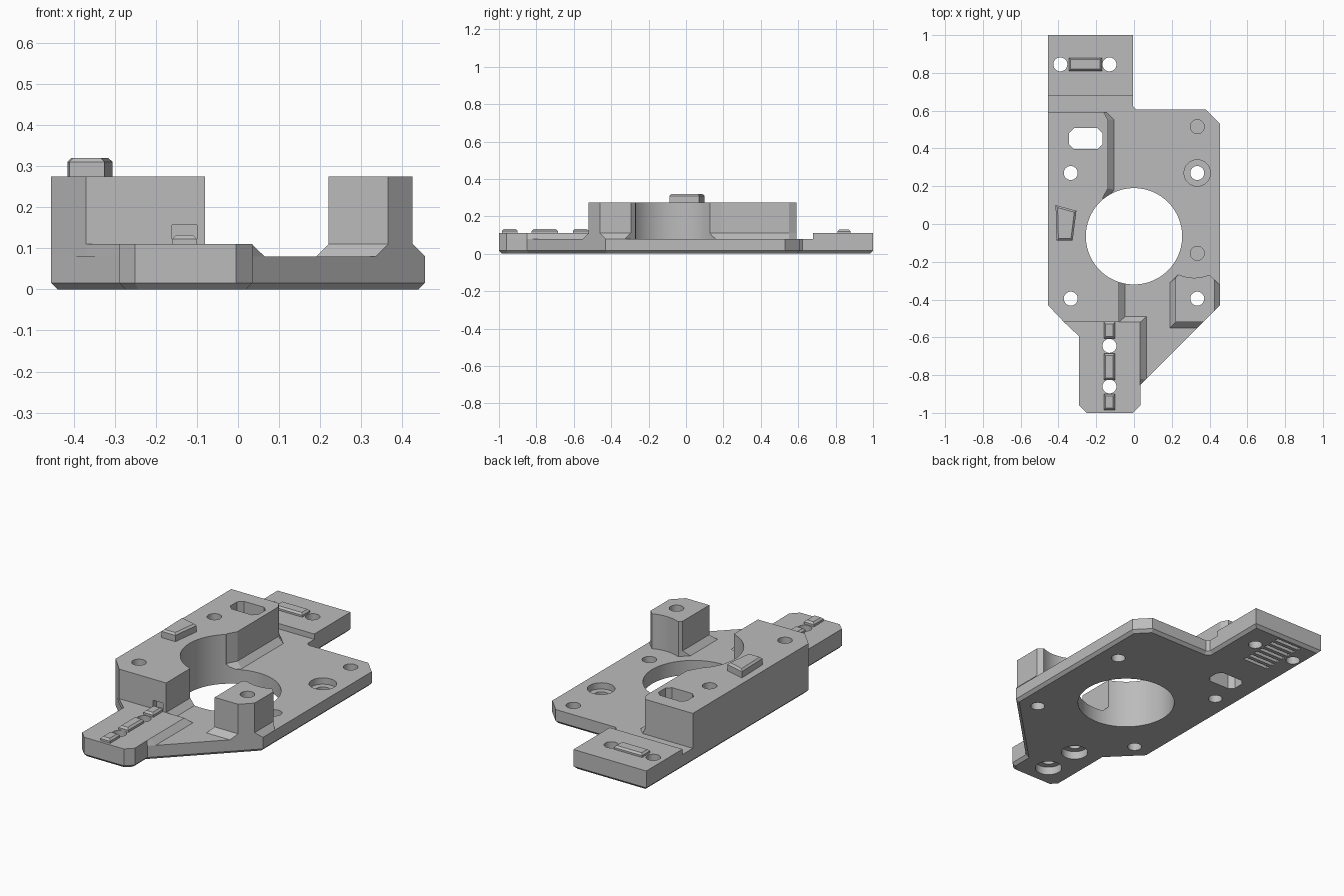
import bpy, bmesh, math

cube = bpy.data.objects.get("Cube")
if cube:
    bpy.data.objects.remove(cube, do_unlink=True)

gray = bpy.data.materials.new("machined gray")
gray.use_nodes = True
COLOR = (0.5, 0.5, 0.5, 1)
gray.diffuse_color = COLOR
gray.node_tree.nodes["Principled BSDF"].inputs["Base Color"].default_value = COLOR


def loft(name, low, high, z0, z1, chamfer_top=0, chamfer_bottom=0):
    """Solid between two outlines with matching points."""
    bm = bmesh.new()
    a = [bm.verts.new((x, y, z0)) for x, y in low]
    b = [bm.verts.new((x, y, z1)) for x, y in high]
    floor, roof = bm.faces.new(a[::-1]), bm.faces.new(b)
    for i in range(len(a)):
        j = (i + 1) % len(a)
        bm.faces.new((a[i], a[j], b[j], b[i]))
    bmesh.ops.recalc_face_normals(bm, faces=bm.faces)
    for face, width in ((roof, chamfer_top), (floor, chamfer_bottom)):
        if width:
            bmesh.ops.bevel(bm, geom=list(face.edges), offset=width,
                            segments=1, affect='EDGES')
    mesh = bpy.data.meshes.new(name)
    bm.to_mesh(mesh)
    bm.free()
    mesh.materials.append(gray)
    ob = bpy.data.objects.new(name, mesh)
    bpy.context.collection.objects.link(ob)
    return ob


def prism(name, pts, z0, z1, **kw):
    return loft(name, pts, pts, z0, z1, **kw)


def rect(x0, x1, y0, y1, c=0):
    """Rectangle outline, optionally with clipped corners."""
    if not c:
        return [(x0, y0), (x1, y0), (x1, y1), (x0, y1)]
    return [(x0 + c, y0), (x1 - c, y0), (x1, y0 + c), (x1, y1 - c),
            (x1 - c, y1), (x0 + c, y1), (x0, y1 - c), (x0, y0 + c)]


def disc(x, y, r, n=32):
    return [(x + r * math.cos(2 * math.pi * i / n),
             y + r * math.sin(2 * math.pi * i / n)) for i in range(n)]


cutters = []


def cutter(pts, z0, z1):
    ob = prism("cutter", pts, z0, z1)
    ob.hide_render = True
    cutters.append(ob)
    return ob


def carve(ob, tools):
    for tool in tools:
        mod = ob.modifiers.new("cut", 'BOOLEAN')
        mod.operation, mod.solver, mod.object = 'DIFFERENCE', 'EXACT', tool
    bpy.context.view_layer.update()
    graph = bpy.context.evaluated_depsgraph_get()
    mesh = bpy.data.meshes.new_from_object(ob.evaluated_get(graph))
    ob.modifiers.clear()
    ob.data = mesh


# Base plate
base = prism("base_plate", [
    (-.455, 1), (-.455, -.43), (-.29, -.595), (-.29, -.96), (-.25, -1),
    (-.005, -1), (.035, -.96), (.035, -.85), (.455, -.43), (.455, .53),
    (.38, .607), (.01, .607), (-.005, .622), (-.005, 1)], 0, .08,
    chamfer_bottom=.016)

# Raised mounting tabs
back_tab = prism("back_tab", rect(-.455, -.005, .68, 1), .08, .11)
tab_left = [(-.37, -.52), (-.29, -.595), (-.29, -.96), (-.25, -1), (-.005, -1), (.035, -.96)]
front_tab = loft("front_tab",
                 tab_left + [(.035, -.85), (.065, -.82), (.065, -.49), (-.08, -.49)],
                 tab_left + [(.033, -.85), (.033, -.82), (.033, -.52), (-.08, -.52)],
                 .08, .11)

# Tall left block with its sloped foot
left_side = [(-.16, .59), (-.137, .55), (-.137, .19), (-.165, .14),
             (-.165, -.1), (-.08, -.22), (-.08, -.52)]
left_foot_side = [(-.145, .59), (-.105, .55), (-.105, .18), (-.14, .14),
                  (-.14, -.1), (-.047, -.2), (-.047, -.52)]
left_block = prism("left_block", left_side + [(-.37, -.52), (-.455, -.43), (-.455, .59)],
                   .08, .275)
inner = [(-.25, -.52), (-.25, .59)]
left_foot = loft("left_foot", left_foot_side + inner, left_side + inner, .08, .11)

# Right pillar with its sloped foot
pillar = [(.22, -.52), (.365, -.52), (.425, -.46), (.425, -.295),
          (.4, -.27), (.235, -.268), (.22, -.285)]
pillar_low = [(.19, -.55), (.335, -.55), (.455, -.43), (.455, -.325),
              (.4, -.27), (.235, -.268), (.19, -.31)]
right_pillar = prism("right_pillar", pillar, .08, .275)
right_foot = loft("right_foot", pillar_low, pillar, .08, .11)

# Locating keys
prism("back_key", rect(-.345, -.17, .81, .88), .11, .13, chamfer_top=.01)
for i, (y0, y1) in enumerate(((-.605, -.52), (-.825, -.685), (-.985, -.9))):
    prism(f"front_key_{i + 1}", rect(-.16, -.1, y0, y1), .11, .132, chamfer_top=.01)
prism("top_key", [(-.415, .1), (-.305, .07), (-.325, -.088), (-.41, -.088)],
      .275, .32, chamfer_top=.01)

# Bore, through holes and slot
bore = cutter(disc(0, -.065, .255, 96), -.1, .5)
hole = {(x, y): cutter(disc(x, y, .037), -.1, .5)
        for x, y in ((-.39, .845), (-.13, .845), (-.335, .27), (-.335, -.395),
                     (.335, .27), (.335, -.395), (-.13, -.645), (-.13, -.86))}
slot = cutter(rect(-.343, -.168, .397, .507, .025), -.1, .5)
# Blind holes, counterbores and the pillar's hollow back
blind = [cutter(disc(.335, y, .037), .03, .2) for y in (.515, -.155)]
top_bore = cutter(disc(.335, .27, .07), .045, .2)
under_bores = [cutter(disc(-.13, y, .07), -.1, .045) for y in (-.645, -.86)]
hollow = cutter(disc(.32, -.085, .2, 64), .05, .5)
# Underside grip grooves and the notch above the front keys
grooves = [cutter(rect(-.34, -.18, y - .011, y + .011), -.1, .02)
           for y in [.70 + .043 * i for i in range(7)]]
notch = cutter(rect(-.16, -.1, -.6, -.49), .11, .157)

carve(base, [bore, slot, top_bore] + list(hole.values()) + blind + under_bores + grooves)
carve(back_tab, [hole[-.39, .845], hole[-.13, .845]])
carve(front_tab, [hole[-.13, -.645], hole[-.13, -.86]])
carve(left_block, [bore, slot, hole[-.335, .27], hole[-.335, -.395], notch])
carve(left_foot, [bore, slot])
carve(right_pillar, [hollow, hole[.335, -.395]])
carve(right_foot, [hollow, hole[.335, -.395]])

for tool in cutters:
    bpy.data.objects.remove(tool, do_unlink=True)

# Smooth round walls, keep machined edges sharp
bpy.ops.object.select_all(action='DESELECT')
for ob in (base, back_tab, front_tab, left_block, left_foot, right_pillar, right_foot):
    ob.select_set(True)
    bpy.context.view_layer.objects.active = ob
bpy.ops.object.shade_smooth_by_angle(angle=math.radians(20))
